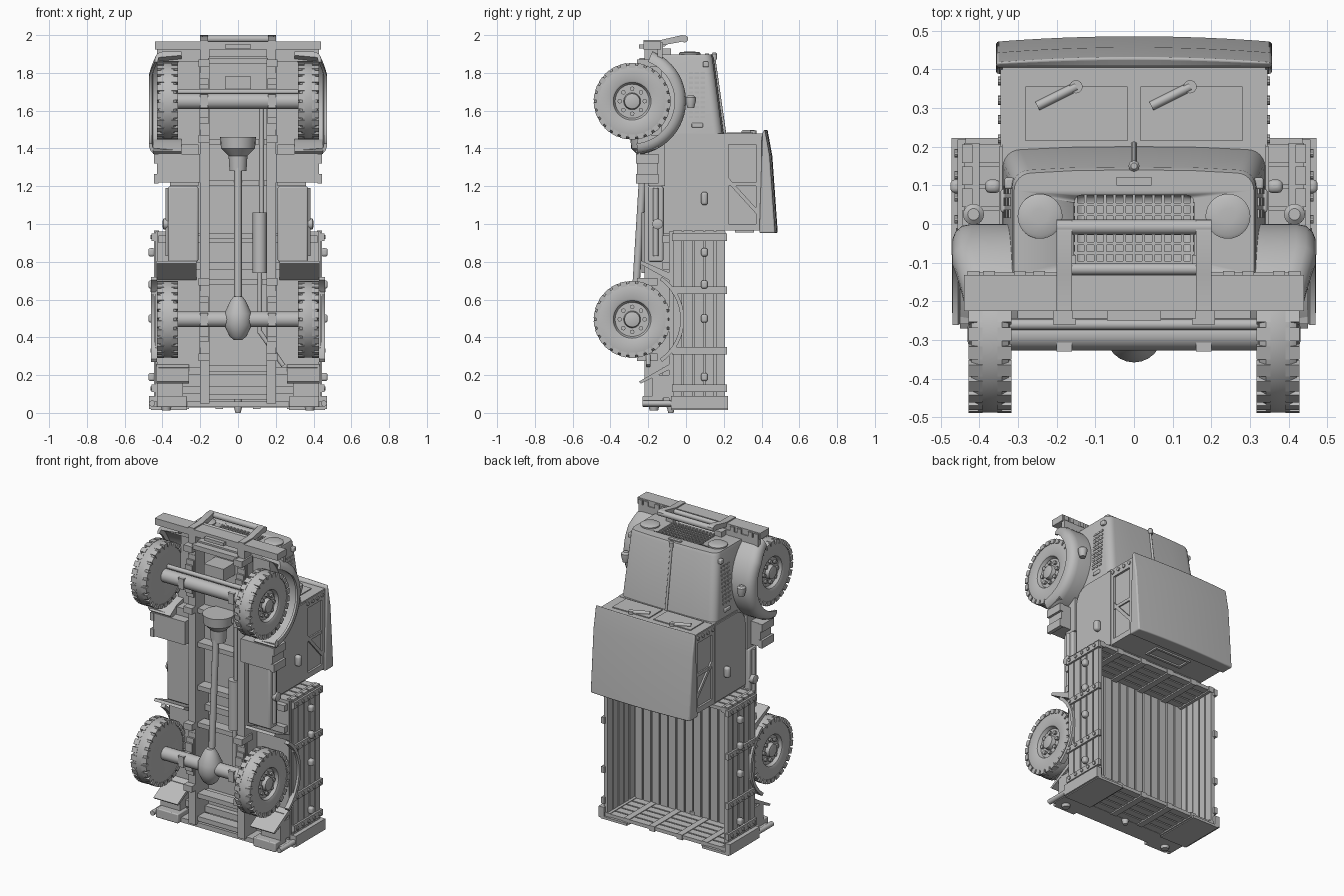
import bpy, bmesh
from math import sin, cos, pi, radians
from mathutils import Vector, Matrix

start_cube = bpy.data.objects.get("Cube")
if start_cube:
    bpy.data.objects.remove(start_cube, do_unlink=True)

paint = bpy.data.materials.new("plain_grey")
paint.use_nodes = True
grey = (.5, .5, .5, 1)
paint.diffuse_color = grey
paint.node_tree.nodes["Principled BSDF"].inputs["Base Color"].default_value = grey


def finish(name, bm, mirror=False, bevel=0):
    bmesh.ops.recalc_face_normals(bm, faces=bm.faces)
    mesh = bpy.data.meshes.new(name)
    bm.to_mesh(mesh)
    bm.free()
    mesh.materials.append(paint)
    for polygon in mesh.polygons:
        polygon.use_smooth = True
    mesh.set_sharp_from_angle(angle=radians(35))
    obj = bpy.data.objects.new(name, mesh)
    bpy.context.collection.objects.link(obj)
    if bevel:
        mod = obj.modifiers.new("rounded_edges", "BEVEL")
        mod.width, mod.segments, mod.limit_method = bevel, 3, "ANGLE"
    if mirror:
        obj.modifiers.new("other_side", "MIRROR")
    return obj


def add_rings(bm, rings):
    rows = [[bm.verts.new(point) for point in ring] for ring in rings]
    for low, high in zip(rows, rows[1:]):
        for i in range(len(low)):
            bm.faces.new((low[i - 1], low[i], high[i], high[i - 1]))
    bm.faces.new(rows[0])
    bm.faces.new(rows[-1])


def loft(name, rings, **options):
    bm = bmesh.new()
    add_rings(bm, rings)
    return finish(name, bm, **options)


def side_prism(name, outline, x0, x1, **options):
    """Extrude a (y, z) outline along x."""
    return loft(name, [[(x, y, z) for y, z in outline] for x in (x0, x1)], **options)


def lathe(name, profile, centers, axis="Z", sides=24, **options):
    """Turn an (along, radius) profile round an axis, at one or more centers."""
    direction = Vector([axis == letter for letter in "XYZ"]) if isinstance(axis, str) else axis
    turn = direction.to_track_quat("Z", "Y")
    bm = bmesh.new()
    for center in centers:
        add_rings(bm, [[Vector(center) + turn @ Vector((r * cos(2 * pi * i / sides),
                   r * sin(2 * pi * i / sides), a)) for i in range(sides)] for a, r in profile])
    return finish(name, bm, **options)


def rod(name, start, end, radius, **options):
    span = Vector(end) - Vector(start)
    return lathe(name, [(0, radius), (span.length, radius)], [start], span, 14, **options)


def boxes(name, bounds, **options):
    """Each entry is x0, x1, y0, y1, z0, z1."""
    bm = bmesh.new()
    for x0, x1, y0, y1, z0, z1 in bounds:
        place = Matrix.Translation(((x0 + x1) / 2, (y0 + y1) / 2, (z0 + z1) / 2))
        bmesh.ops.create_cube(bm, size=1, matrix=place @ Matrix.Diagonal((x1 - x0, y1 - y0, z1 - z0, 1)))
    return finish(name, bm, **options)


def pair(name, *bounds, **options):
    return boxes(name, [bounds], mirror=True, **options)


def wide(name, half, *bounds, **options):
    return boxes(name, [(-half, half, *bounds)], **options)


def mudguard(name, center_z, first, last, section, taper=0):
    """Sweep an (x, radius) section round a wheel, narrowing towards the first end."""
    rings = []
    for step in range(25):
        angle = radians(first + (last - first) * step / 24)
        trim = taper * max(0, 1 - step / 5)
        rings.append([(x - trim * (x > .4), axle_y + r * sin(angle), center_z + r * cos(angle))
                      for x, r in section])
    loft(name, rings, mirror=True)


axle_y, front_z, rear_z = -.285, 1.65, .495

# Wheels: tyre, shoulder lugs, wheel nuts, axles and leaf springs
for label, wheel_z in (("front", front_z), ("rear", rear_z)):
    hub = (0, axle_y, wheel_z)
    lathe(label + "_wheels", [(.325, .09), (.32, .11), (.321, .175), (.325, .19), (.342, .202), (.402, .202),
          (.42, .19), (.424, .175), (.425, .11), (.42, .1), (.4, .09), (.4, .045), (.425, .04), (.43, .02)],
          [hub], "X", 52, mirror=True)
    lugs = bmesh.new()
    count = 26
    for x in (.335, .41):
        for i in range(count):
            turn = Matrix.Rotation(2 * pi * i / count, 4, "X")
            place = Matrix.Translation(hub) @ turn @ Matrix.Translation((x, 0, .19))
            bmesh.ops.create_cube(lugs, size=1, matrix=place @ Matrix.Diagonal((.036, .034, .027, 1)))
    finish(label + "_tyre_lugs", lugs, mirror=True)
    nuts = [(0, axle_y + .066 * sin(i * pi / 4), wheel_z + .066 * cos(i * pi / 4)) for i in range(8)]
    lathe(label + "_wheel_nuts", [(.39, .012), (.415, .012)], nuts, "X", 8, mirror=True)
    rod(label + "_axle", (-.33, axle_y, wheel_z), (.33, axle_y, wheel_z), .042)
    leaves = [(.155, .205, -.25 + .014 * i, -.238 + .014 * i, wheel_z - .09 - .03 * i,
               wheel_z + .09 + .03 * i) for i in range(4)]
    boxes(label + "_leaf_springs", leaves, mirror=True)
    pair(label + "_spring_clamps", .16, .2, -.33, -.19, wheel_z - .035, wheel_z + .035)
    for end in (-1, 1):
        pair(label + "_spring_hanger", .15, .21, -.26, -.15, wheel_z + end * .2 - .02, wheel_z + end * .2 + .02)

# Drive line, steering and exhaust
lathe("differential", [(-.11, .02), (-.09, .045), (-.03, .073), (.03, .073), (.1, .04), (.12, .025)],
      [(0, axle_y, rear_z)])
rod("drive_shaft", (0, -.27, .58), (0, -.225, 1.32), .02)
lathe("gearbox", [(0, .045), (.08, .05), (.12, .09), (.18, .095)], [(0, -.2, 1.28)])
wide("engine_sump", .07, -.25, -.1, 1.7, 1.78)
rod("steering_rod", (-.32, -.26, 1.7), (.32, -.26, 1.7), .014)
rod("exhaust_pipe", (.125, -.2, 1.03), (.125, -.2, 1.62), .013)
rod("exhaust_muffler", (.115, -.2, .74), (.115, -.2, 1.06), .037)
rod("tail_pipe", (.115, -.2, .42), (.115, -.2, .75), .013)
rod("tail_pipe_end", (.115, -.2, .43), (.24, -.2, .25), .013)

# Chassis
pair("frame_rails", .15, .2, -.22, -.08, .05, 1.93)
crossmembers = [(-.2, .2, -.2, -.13, z, z + .03) for z in (.07, .22, .68, .92, 1.2, 1.42, 1.86)]
boxes("crossmembers", crossmembers)
wide("front_beam", .16, -.245, -.19, 1.85, 1.88)
wide("cab_floor", .34, -.13, -.06, .95, 1.48)
wide("front_apron", .43, -.15, -.125, 1.86, 1.93)
pair("side_tanks", .21, .37, -.2, -.12, .8, 1.2, bevel=.01)
pair("step_boxes", .2, .43, -.26, -.15, 1.22, 1.37)
boxes("step_blocks", [(.42, .445, -.265, -.145, z, z + .05) for z in (1.215, 1.32)], mirror=True)
pair("step_supports", .21, .36, -.2, -.11, 1.2, 1.42)
rod("tank_rails", (.37, -.16, .83), (.37, -.16, 1.19), .014, mirror=True)
lathe("side_lamps", [(0, .028), (.035, .028), (.04, .015)], [(.36, -.15, 1)], "X", mirror=True)

# Front mudguards, with lamps on top
mudguard("front_mudguards", front_z, 22, 174, [(.3, .285), (.42, .285), (.445, .28), (.462, .265),
         (.47, .245), (.47, .225), (.455, .225), (.45, .25), (.3, .262)], taper=.03)
side_prism("mudguard_tails", [(-.13, 1.45), (-.15, 1.4), (-.25, 1.37), (-.27, 1.385), (-.2, 1.43)],
           .3, .45, mirror=True)
lathe("mudguard_lamps", [(-.035, .018), (0, .027), (.02, .027), (.03, .015)],
      [(.415, .025, front_z)], mirror=True)

# Bumper and brush guard
wide("front_bumper", .44, -.225, -.132, 1.925, 1.967)
boxes("bumper_bolts", [(x, x + .03, -.135, -.122, 1.93, 1.96) for x in (.23, .28, .36, .4)], mirror=True)
side_prism("guard_brackets", [(-.225, 1.945), (-.225, 1.975), (-.13, 1.975), (-.02, 2), (.01, 1.99),
           (.005, 1.97), (-.13, 1.945)], .16, .2, mirror=True)
rod("guard_top_bar", (-.2, -.008, 1.98), (.2, -.008, 1.98), .019)
rod("guard_lower_bar", (-.16, -.117, 1.955), (.16, -.117, 1.955), .015)
wide("number_plate", .07, -.25, -.222, 1.93, 1.95)

# Engine cover with a recessed grille


def cover_section(half, top, z, radius=.045):
    curve = [(half - radius + radius * cos(a), top - radius + radius * sin(a))
             for a in (i * pi / 12 for i in range(7))]
    right = [(half, -.13)] + curve
    crown = [(half * t, top + .008 * (1 - t * t)) for t in (.5, 0, -.5)]
    return [(x, y, z) for x, y in right + crown + [(-x, y) for x, y in reversed(right)]]


cover = loft("engine_cover", [cover_section(.34, .195, 1.46), cover_section(.315, .14, 1.88),
                              cover_section(.31, .132, 1.897)])
cutter = wide("grille_cutter", .155, -.115, .075, 1.865, 1.95, bevel=.02)
cutter.hide_render = cutter.hide_viewport = True
hole = cover.modifiers.new("grille_opening", "BOOLEAN")
hole.operation, hole.object = "DIFFERENCE", cutter
boxes("grille_uprights", [(x * .025 - .004, x * .025 + .004, -.115, .075, 1.868, 1.888) for x in range(-6, 7)])
boxes("grille_crossbars", [(-.155, .155, y * .025 - .004, y * .025 + .004, 1.868, 1.885) for y in range(-4, 3)])
lathe("headlights", [(0, .05), (.005, .058), (.02, .058), (.025, .05), (.028, .02)],
      [(.243, .02, 1.885)], sides=32, mirror=True)
wide("front_badge_plate", .045, .1, .122, 1.89, 1.903)
rod("cover_hinge", (0, .146, 1.89), (0, .205, 1.48), .008)
lathe("radiator_cap", [(-.02, .014), (.01, .014), (.018, .008)], [(0, .15, 1.89)])
louvres = []
for row in range(10):
    for column in range(3):
        z = 1.56 + .026 * row
        half = .335 - (z - 1.46) * .06
        y = .015 + .031 * column
        louvres.append((half - .01, half + .009, y, y + .023, z, z + .012))
boxes("side_louvres", louvres, mirror=True)
boxes("cover_catches", [(.31, .345, .03, .09, 1.51, 1.535), (.31, .335, .09, .12, 1.83, 1.86)],
      mirror=True, bevel=.006)

# Cab body and doors
front_curve = [(-.02 - .095 * sin(a), 1.38 + .1 * cos(a)) for a in (i * pi / 12 for i in range(7))]
side_prism("cab_body", [(.205, .96), (.205, 1.48)] + front_curve + [(-.115, .96)], -.342, .342)
side_prism("door_panels", [(.2, .97), (.2, 1.47)] + [(y + .005, z - .01) for y, z in front_curve]
           + [(-.11, .97)], .34, .349, mirror=True)
boxes("door_handles", [(.345, .385, .08, .115, 1.1, 1.17)], mirror=True, bevel=.014)
wide("cab_upper", .332, .2, .41, .965, 1.465)

# Window frames, brace, panes and wipers
boxes("side_window_frames", [(.33, .345, .2, .225, .965, 1.475), (.33, .345, .37, .4, .965, 1.475),
      (.33, .345, .2, .4, .965, 1), (.33, .345, .2, .4, 1.42, 1.475),
      (.33, .341, .2, .4, 1.2, 1.22)], mirror=True)
side_prism("window_braces", [(.22, 1.22), (.22, 1.25), (.375, 1.08), (.375, 1.05)], .33, .343, mirror=True)
lathe("window_bolts", [(.34, .012), (.352, .012)], [(0, .22 + .05 * i, 1.45) for i in range(4)],
      "X", 10, mirror=True)
wide("windscreen_frame", .34, .195, .418, 1.46, 1.478)
pair("windscreen_panes", .017, .28, .215, .355, 1.477, 1.484)
for pivot in (-.15, .145):
    rod("wiper_arm", (pivot, .355, 1.487), (pivot - .1, .305, 1.487), .012)
    lathe("wiper_motor", [(0, .017), (.02, .017)], [(pivot, .355, 1.475)])
boxes("rear_window_frame", [(-.13, .13, .26, .275, .955, .97), (-.13, .13, .345, .36, .955, .97),
      (-.13, -.115, .26, .36, .955, .97), (.115, .13, .26, .36, .955, .97)])

# Crowned roof
roof_half = .357
roof_rings = []
for step in range(-6, 7):
    t = step / 6
    lift = .014 * (1 - t * t)
    roof_rings.append([(t * roof_half, y + lift * k, z) for y, z, k in (
        (.405, 1.485, 0), (.417, 1.502, 1), (.443, 1.36, 1), (.472, .952, 1), (.388, .952, 0))])
loft("cab_roof", roof_rings, bevel=.01)

# Cargo bed: deep floor, planked sides, uprights and fittings
wide("bed_floor", .43, -.09, -.075, .03, .96)
boxes("floor_planks", [(-.42 + i * .06, -.37 + i * .06, -.078, -.065, .04, .95) for i in range(14)])
plank_rows = [(-.07 + i * .057, -.022 + i * .057) for i in range(5)]
boxes("bed_side_planks", [(.418, .445, low, high, .03, .965) for low, high in plank_rows], mirror=True)
pair("bed_side_backing", .424, .436, -.08, .2, .03, .96)
post_rows = (.13, .33, .65, .93)
boxes("bed_uprights", [(.435, .457, -.075, .218, z - .02, z + .02) for z in post_rows], mirror=True)
bolts = [(0, -.045 + .057 * i, z) for z in post_rows for i in range(5)]
lathe("bed_bolts", [(.45, .011), (.464, .011)], bolts, "X", 10, mirror=True)
boxes("bed_rope_cleats", [(.44, .475, .08, .115, z - .022, z + .022) for z in (.19, .5, .68, .85)],
      mirror=True, bevel=.012)
for label, z in (("headboard", .935), ("tailgate", .028)):
    boxes(label + "_planks", [(-.43, .43, low, high, z, z + .022) for low, high in plank_rows])
    boxes(label + "_backing", [(-.43, .43, -.08, .2, z + .007, z + .014)])
    boxes(label + "_posts", [(x - .02, x + .02, -.07, .21, z - .008, z + .026) for x in (.1, .28, .42)], mirror=True)
pair("tailgate_corners", .27, .46, -.08, .222, .014, .03)
pair("bed_corner_posts", .435, .472, -.08, .222, .02, .09)
boxes("bed_bearers", [(-.42, .42, -.125, -.085, z, z + .04) for z in (.1, .2, .76, .9)])

# Rear mudguards, flaps and tail fittings
mudguard("rear_mudguards", rear_z, 35, 145, [(.43, .275), (.46, .275), (.46, .255), (.43, .255)])
side_prism("front_flaps", [(-.245, .79), (-.235, .805), (-.085, .74), (-.085, .7)], .22, .432, mirror=True)
side_prism("rear_flaps", [(-.25, .165), (-.24, .155), (-.085, .23), (-.085, .26)], .26, .432, mirror=True)
wide("rear_crossmember", .45, -.2, -.08, .03, .06)
pair("rear_bumperettes", .27, .43, -.23, -.12, .03, .09, bevel=.006)
pair("rear_lockers", .29, .43, -.18, -.085, .08, .2)
rod("rear_corner_pegs", (.455, -.23, .05), (.455, -.08, .05), .016, mirror=True)
lathe("tail_lamps", [(0, .022), (.03, .03), (.05, .03)], [(.38, -.17, .012)], mirror=True)
lathe("tow_hook", [(0, .014), (.03, .022), (.07, .022)], [(0, -.08, 0)])
